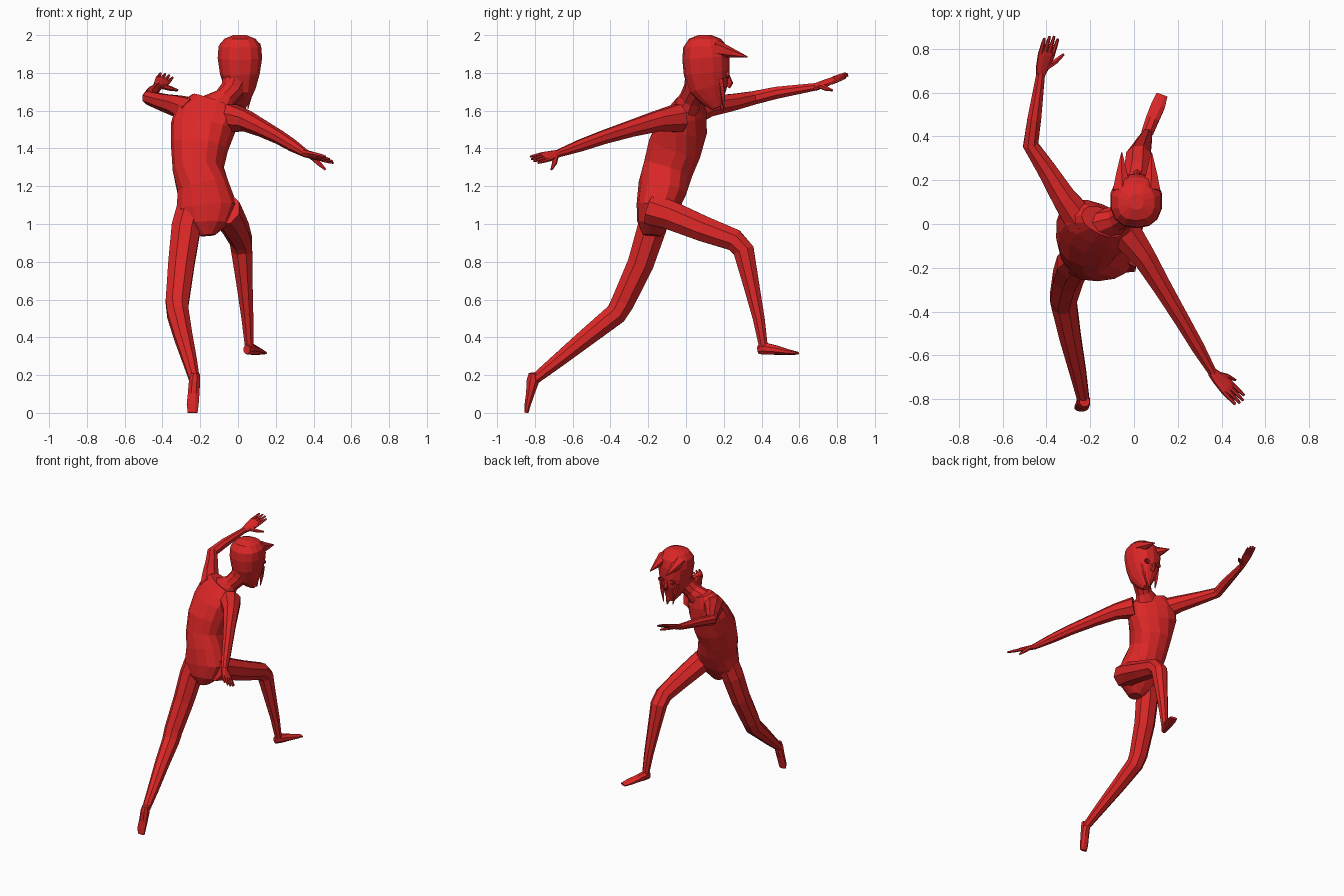
import bpy, bmesh, math
from mathutils import Vector as V

red = bpy.data.materials.new("red")
red.diffuse_color = (0.72, 0.02, 0.02, 1)


def make(name, bm):
    bmesh.ops.recalc_face_normals(bm, faces=bm.faces)
    me = bpy.data.meshes.new(name)
    bm.to_mesh(me)
    bm.free()
    me.materials.append(red)
    ob = bpy.data.objects.new(name, me)
    bpy.context.collection.objects.link(ob)
    return ob


def add_loft(bm, rings, side=(1, 0, 0), n=8, power=1.0):
    """Skin oval rings (x, y, z, half width, half depth) along a path."""
    pts = [V(r[:3]) for r in rings]
    loops = []
    for i, r in enumerate(rings):
        t = (pts[min(i + 1, len(pts) - 1)] - pts[max(i - 1, 0)]).normalized()
        s = V(r[5]) if len(r) > 5 else V(side)
        w = (s - t * s.dot(t)).normalized()
        d = t.cross(w)
        loop = []
        for k in range(n):
            a = 2 * math.pi * (k + 0.5) / n
            c, q = math.cos(a), math.sin(a)
            c = math.copysign(abs(c) ** power, c)
            q = math.copysign(abs(q) ** power, q)
            loop.append(bm.verts.new(pts[i] + w * c * r[3] + d * q * r[4]))
        loops.append(loop)
    for a, b in zip(loops, loops[1:]):
        for k in range(n):
            m = (k + 1) % n
            bm.faces.new((a[k], a[m], b[m], b[k]))
    bm.faces.new(loops[0][::-1])
    bm.faces.new(loops[-1])


def loft(name, rings, **kw):
    bm = bmesh.new()
    add_loft(bm, rings, **kw)
    return make(name, bm)


def tube(name, rings, **kw):
    return loft(name, [(x, y, z, r, r) for x, y, z, r in rings], **kw)


# torso, twisted at the shoulders
sh = (0.93, -0.36, -0.12)
mid = (0.97, -0.2, -0.05)
loft("torso", [
    (-0.16, -0.18, 0.94, 0.04, 0.05),
    (-0.165, -0.175, 1.0, 0.12, 0.085),
    (-0.165, -0.155, 1.08, 0.165, 0.11),
    (-0.185, -0.125, 1.19, 0.14, 0.13),
    (-0.21, -0.095, 1.29, 0.135, 0.135, mid),
    (-0.205, -0.06, 1.4, 0.15, 0.145, mid),
    (-0.185, -0.02, 1.51, 0.175, 0.125, sh),
    (-0.165, 0.0, 1.59, 0.175, 0.095, sh),
    (-0.14, 0.01, 1.655, 0.11, 0.06, sh)], n=14, power=0.9)

# neck and head
loft("neck", [
    (-0.12, 0.0, 1.61, 0.10, 0.07),
    (-0.07, 0.025, 1.665, 0.06, 0.06),
    (-0.03, 0.05, 1.71, 0.065, 0.065),
    (0.0, 0.08, 1.79, 0.085, 0.085)], n=10)
loft("head", [
    (0.02, 0.165, 1.615, 0.022, 0.028),
    (0.017, 0.145, 1.66, 0.05, 0.065),
    (0.012, 0.122, 1.72, 0.083, 0.105),
    (0.01, 0.11, 1.80, 0.108, 0.122),
    (0.01, 0.105, 1.88, 0.12, 0.125),
    (0.01, 0.10, 1.94, 0.115, 0.115),
    (0.01, 0.10, 1.98, 0.085, 0.085),
    (0.01, 0.10, 2.0, 0.035, 0.035)], n=14, power=0.85)

# face details
for s, label in ((-1, "left"), (1, "right")):
    cx = 0.012
    tube("horn_" + label, [
        (cx + s * 0.065, 0.15, 1.93, 0.05),
        (cx + s * 0.068, 0.225, 1.91, 0.03),
        (cx + s * 0.068, 0.325, 1.885, 0.003)], n=6)
    tube("face_strand_" + label, [
        (cx + s * 0.07, 0.185, 1.77, 0.016),
        (cx + s * 0.055, 0.195, 1.69, 0.013),
        (cx + s * 0.04, 0.2, 1.61, 0.003)], n=5)
    bm = bmesh.new()
    bmesh.ops.create_icosphere(bm, subdivisions=1, radius=1)
    bmesh.ops.scale(bm, verts=bm.verts, vec=(0.014, 0.006, 0.01))
    bmesh.ops.translate(bm, verts=bm.verts, vec=(cx + s * 0.045, 0.222, 1.79))
    make("eye_" + label, bm)
    # eyelid outline around the eye
    bm = bmesh.new()
    lid = [[] for _ in range(10)]
    for k in range(10):
        a = 2 * math.pi * k / 10
        for rad, y in ((1.0, 0.212), (1.0, 0.227), (0.72, 0.224), (0.72, 0.212)):
            lid[k].append(bm.verts.new((cx + s * 0.045 + 0.026 * rad * math.cos(a), y,
                                        1.79 + 0.019 * rad * math.sin(a))))
    for k in range(10):
        a, b = lid[k], lid[(k + 1) % 10]
        for j in range(4):
            bm.faces.new((a[j], a[(j + 1) % 4], b[(j + 1) % 4], b[j]))
    make("eyelid_" + label, bm)
tube("nose", [(0.012, 0.22, 1.79, 0.01), (0.014, 0.232, 1.745, 0.018),
              (0.014, 0.22, 1.725, 0.014)], n=6)
tube("beard", [(0.02, 0.175, 1.66, 0.025), (0.022, 0.19, 1.625, 0.015),
               (0.024, 0.197, 1.595, 0.003)], n=6)

# arms
tube("left_arm", [
    (-0.24, 0.01, 1.59, 0.08), (-0.32, 0.12, 1.625, 0.06),
    (-0.40, 0.25, 1.645, 0.047), (-0.472, 0.36, 1.668, 0.038),
    (-0.455, 0.48, 1.695, 0.034), (-0.425, 0.69, 1.727, 0.021)], side=(0, 0, 1))
tube("right_arm", [
    (-0.04, -0.04, 1.56, 0.08), (0.045, -0.15, 1.545, 0.058),
    (0.13, -0.29, 1.505, 0.046), (0.22, -0.44, 1.458, 0.038),
    (0.29, -0.56, 1.415, 0.033), (0.36, -0.68, 1.372, 0.021)], side=(0, 0, 1))


# hands: palm, four fingers and a thumb
def hand(name, wrist, tip, across, thumb_tip):
    wrist, tip, thumb_tip = V(wrist), V(tip), V(thumb_tip)
    axis = tip - wrist
    t = axis.normalized()
    w = V(across)
    w = (w - t * w.dot(t)).normalized()
    bm = bmesh.new()
    palm = ((-0.05, 0.022, 0.02), (0.2, 0.034, 0.018),
            (0.5, 0.043, 0.015), (0.6, 0.04, 0.011))
    add_loft(bm, [(*(wrist + axis * f), a, b) for f, a, b in palm], side=w)
    for k in range(4):
        off = w * (k - 1.5)
        length = (0.93, 1.0, 1.02, 0.96)[k]
        add_loft(bm, [(*(wrist + axis * f + off * g), r, r) for f, g, r in
                      ((0.52, 0.02, 0.011), (0.8, 0.021, 0.009),
                       (length, 0.022, 0.006))], side=w, n=6)
    base = wrist + axis * 0.15 + w * 0.015
    bend = base.lerp(thumb_tip, 0.5) + w * 0.006
    add_loft(bm, [(*p, r, r) for p, r in
                  ((base, 0.016), (bend, 0.013), (thumb_tip, 0.006))], side=t.cross(w), n=6)
    make(name, bm)


hand("left_hand", (-0.425, 0.69, 1.727), (-0.375, 0.855, 1.79),
     (0.85, -0.1, -0.35), (-0.32, 0.775, 1.708))
hand("right_hand", (0.36, -0.68, 1.372), (0.49, -0.81, 1.338),
     (0.6, 0.5, -0.45), (0.463, -0.712, 1.288))

# legs
tube("left_leg", [
    (-0.24, -0.15, 1.10, 0.085), (-0.275, -0.18, 0.98, 0.083),
    (-0.30, -0.24, 0.79, 0.075), (-0.322, -0.335, 0.585, 0.066),
    (-0.318, -0.37, 0.525, 0.062), (-0.29, -0.52, 0.405, 0.052),
    (-0.255, -0.68, 0.275, 0.04), (-0.23, -0.805, 0.175, 0.029)])
tube("right_leg", [
    (-0.075, -0.19, 1.08, 0.09), (-0.05, -0.08, 1.045, 0.082),
    (-0.01, 0.09, 0.975, 0.073), (0.015, 0.255, 0.915, 0.063),
    (0.02, 0.305, 0.86, 0.06), (0.035, 0.345, 0.68, 0.046),
    (0.05, 0.385, 0.5, 0.034), (0.06, 0.41, 0.35, 0.025)])

# feet
loft("left_foot", [
    (-0.225, -0.81, 0.21, 0.025, 0.024),
    (-0.23, -0.81, 0.17, 0.032, 0.036),
    (-0.235, -0.825, 0.10, 0.033, 0.024),
    (-0.24, -0.838, 0.045, 0.034, 0.018),
    (-0.24, -0.845, 0.0, 0.028, 0.012)])
loft("right_foot", [
    (0.046, 0.385, 0.335, 0.02, 0.025),
    (0.062, 0.42, 0.34, 0.03, 0.034),
    (0.085, 0.48, 0.332, 0.033, 0.026),
    (0.11, 0.54, 0.322, 0.035, 0.016),
    (0.128, 0.59, 0.316, 0.028, 0.008)])
